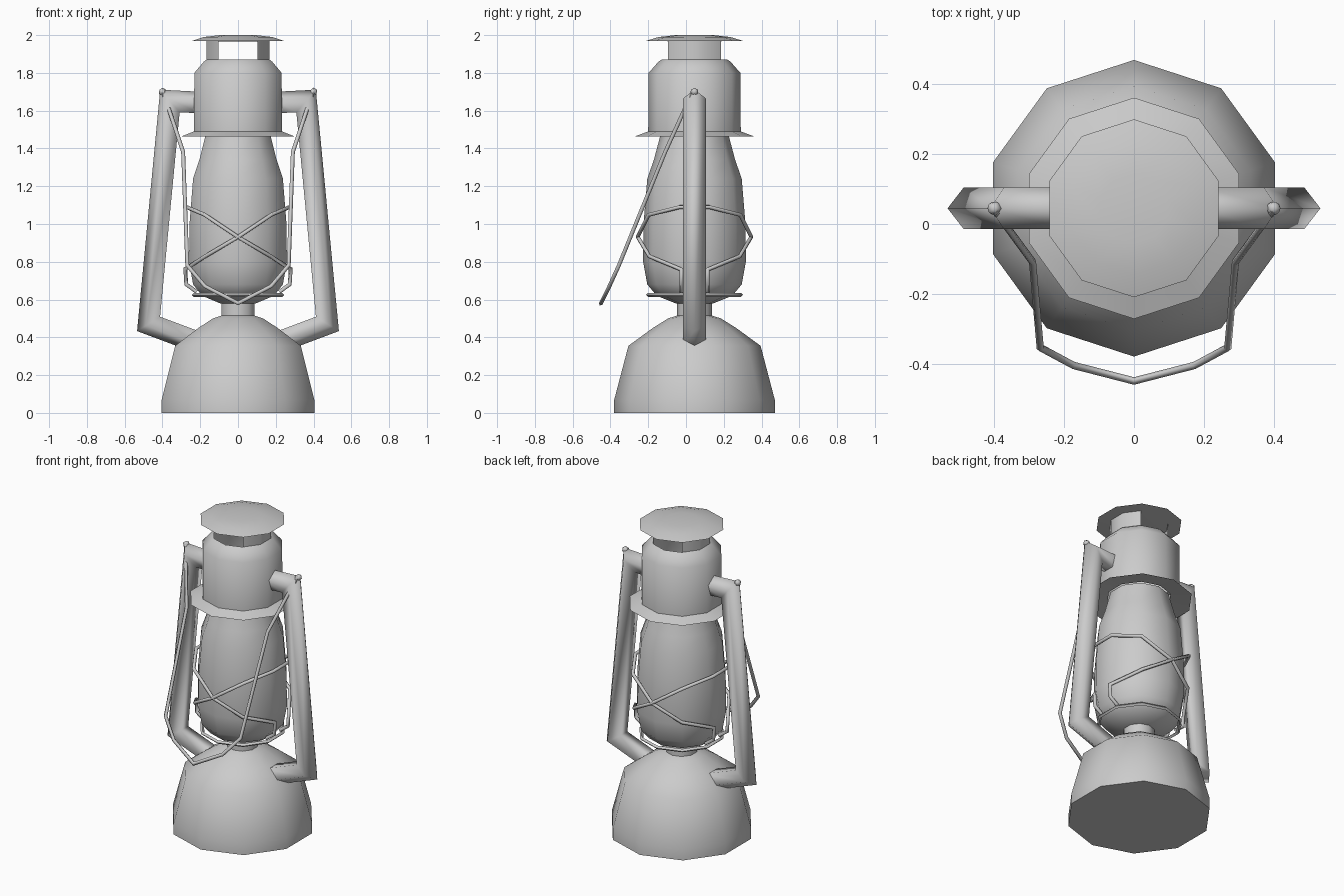
import bpy, bmesh, math
from mathutils import Vector

if "Cube" in bpy.data.objects:
    bpy.data.objects.remove(bpy.data.objects["Cube"])

CY = 0.045          # lantern axis sits slightly behind the origin
N = 10              # sides of every turned part


def finish(name, bm, angle=50):
    bmesh.ops.remove_doubles(bm, verts=bm.verts, dist=1e-5)
    bmesh.ops.recalc_face_normals(bm, faces=bm.faces)
    me = bpy.data.meshes.new(name)
    bm.to_mesh(me)
    bm.free()
    ob = bpy.data.objects.new(name, me)
    bpy.context.collection.objects.link(ob)
    bpy.ops.object.select_all(action='DESELECT')
    ob.select_set(True)
    bpy.context.view_layer.objects.active = ob
    bpy.ops.object.shade_smooth_by_angle(angle=math.radians(angle))
    return ob


def lathe(name, profile, skip=()):
    """Ten-sided turned part with a corner facing front and back."""
    bm = bmesh.new()
    rings = []
    for r, z in profile:
        ring = []
        for i in range(N):
            a = math.pi / 2 + i * math.tau / N
            ring.append(bm.verts.new((r * math.cos(a), CY + r * math.sin(a), z)))
        rings.append(ring)
    for a, b in zip(rings, rings[1:]):
        for i in range(N):
            if i not in skip:
                j = (i + 1) % N
                bm.faces.new((a[i], a[j], b[j], b[i]))
    bmesh.ops.delete(bm, geom=[v for v in bm.verts if not v.link_faces], context='VERTS')
    return finish(name, bm)


def sweep(name, points, radius, sides, up):
    """Mitred tube along a path; the first corner points along 'up'."""
    pts = [Vector(p) for p in points]
    dirs = [(b - a).normalized() for a, b in zip(pts, pts[1:])]
    u = Vector(up)
    u = (u - dirs[0] * u.dot(dirs[0])).normalized()
    v = dirs[0].cross(u)
    ring = [pts[0] + radius * (u * math.cos(k * math.tau / sides) + v * math.sin(k * math.tau / sides))
            for k in range(sides)]
    bm = bmesh.new()
    prev = [bm.verts.new(p) for p in ring]
    bm.faces.new(prev)
    for i, d in enumerate(dirs):
        q = pts[i + 1]
        n = (d + dirs[i + 1]).normalized() if i + 1 < len(dirs) else d
        ring = [p + d * ((q - p).dot(n) / d.dot(n)) for p in ring]
        cur = [bm.verts.new(p) for p in ring]
        for k in range(sides):
            m = (k + 1) % sides
            bm.faces.new((prev[k], prev[m], cur[m], cur[k]))
        prev = cur
    bm.faces.new(prev)
    return finish(name, bm, 75)


# Fuel tank with burner neck
lathe("fuel_tank", [(0, 0), (0.425, 0), (0.425, 0.07), (0.35, 0.355), (0.22, 0.45),
                    (0.14, 0.50), (0.093, 0.515), (0.093, 0.60)])

# Glass globe
lathe("globe", [(0, 0.57), (0.10, 0.58), (0.20, 0.62), (0.25, 0.68), (0.272, 0.80),
                (0.27, 1.0), (0.25, 1.24), (0.215, 1.34), (0.178, 1.48)])

# Hood with flared skirt
lathe("hood", [(0.19, 1.48), (0.317, 1.463), (0.245, 1.49), (0.243, 1.80),
               (0.19, 1.86), (0.175, 1.87)])

# Chimney walls, open at front and back
lathe("chimney_walls", [(0.175, 1.865), (0.175, 1.975)], skip=(0, 4, 5, 9))

# Domed top cap
lathe("top_cap", [(0, 1.965), (0.17, 1.968), (0.255, 1.97), (0.19, 1.99), (0.10, 2.0), (0, 2.0)])

# Side air tubes and bail pivots
for s, side in ((1, "right"), (-1, "left")):
    sweep("air_tube_" + side,
          [(s * 0.20, CY, 1.637), (s * 0.355, CY, 1.645), (s * 0.467, CY, 0.475), (s * 0.20, CY, 0.375)],
          0.063, 5, (0, 0, 1))
    bm = bmesh.new()
    bmesh.ops.create_icosphere(bm, subdivisions=1, radius=0.022)
    bmesh.ops.translate(bm, verts=bm.verts, vec=(s * 0.40, CY, 1.70))
    finish("bail_pivot_" + side, bm)

# Wire carrying bail, hanging forward
half = [(0.40, 0.04, 1.71), (0.29, -0.11, 1.38), (0.268, -0.355, 0.78), (0.175, -0.405, 0.67)]
bail = half + [(0, -0.45, 0.58)] + [(-x, y, z) for x, y, z in reversed(half)]
sweep("carrying_bail", bail, 0.011, 5, (0, -1, 0))

# Crossed globe guard wires
arc = [(-0.22, -0.07, 0.64), (-0.275, -0.07, 0.68), (-0.28, -0.07, 0.76), (-0.17, -0.24, 0.83),
       (0, -0.30, 0.93), (0.18, -0.24, 1.05), (0.275, -0.08, 1.09)]
for s, side in ((1, "right"), (-1, "left")):
    loop = arc + [(x, -y, z) for x, y, z in reversed(arc)]
    sweep("guard_wire_" + side, [(s * x, CY + y, z) for x, y, z in loop], 0.011, 5, (0, 0, 1))

# Guard ring under the globe
lathe("guard_ring", [(0.235, 0.625), (0.246, 0.636), (0.257, 0.625), (0.246, 0.614), (0.235, 0.625)])
